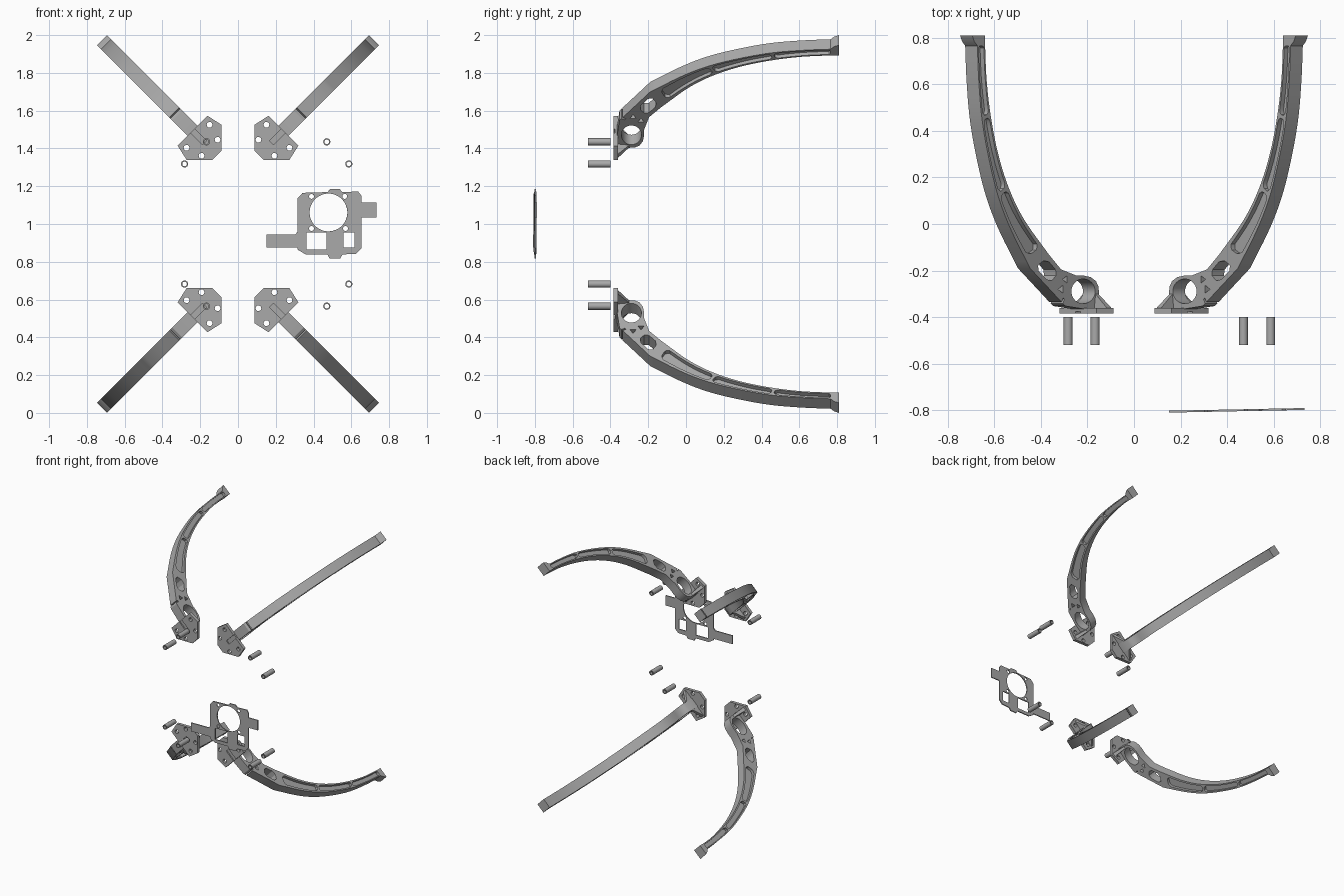
import bpy, bmesh, math
from mathutils import Vector, Matrix

if "Cube" in bpy.data.objects:
    bpy.data.objects.remove(bpy.data.objects["Cube"])

grey = bpy.data.materials.new("machined_grey")
grey.diffuse_color = (0.4, 0.4, 0.4, 1)
grey.use_nodes = True
grey.node_tree.nodes["Principled BSDF"].inputs["Base Color"].default_value = grey.diffuse_color


def prism(bm, pts, a, b, front=False):
    """Extrude a 2D outline. Side outlines are (x, y), front outlines are (x, z)."""
    def at(p, h):
        return (p[0], h, p[1]) if front else (p[0], p[1], h)
    lo = [bm.verts.new(at(p, a)) for p in pts]
    hi = [bm.verts.new(at(p, b)) for p in pts]
    n = len(pts)
    faces = [bm.faces.new(lo), bm.faces.new(hi)]
    faces += [bm.faces.new((lo[i], lo[(i + 1) % n], hi[(i + 1) % n], hi[i])) for i in range(n)]
    bmesh.ops.recalc_face_normals(bm, faces=faces)


def oval(cx, cy, rx, ry=None, n=24):
    ry = ry or rx
    return [(cx + rx * math.cos(2 * math.pi * i / n), cy + ry * math.sin(2 * math.pi * i / n)) for i in range(n)]


def rect(x0, y0, x1, y1):
    return [(x0, y0), (x1, y0), (x1, y1), (x0, y1)]


def make(name, bm):
    me = bpy.data.meshes.new(name)
    bm.to_mesh(me)
    bm.free()
    me.materials.append(grey)
    ob = bpy.data.objects.new(name, me)
    bpy.context.collection.objects.link(ob)
    return ob


def smooth(ob):
    bpy.ops.object.select_all(action='DESELECT')
    ob.select_set(True)
    bpy.context.view_layer.objects.active = ob
    bpy.ops.object.shade_smooth_by_angle(angle=math.radians(30))


def cut(ob, cutter):
    mod = ob.modifiers.new("cut", 'BOOLEAN')
    mod.operation, mod.solver, mod.object = 'DIFFERENCE', 'EXACT', cutter
    dg = bpy.context.evaluated_depsgraph_get()
    me = bpy.data.meshes.new_from_object(ob.evaluated_get(dg))
    ob.modifiers.clear()
    ob.data = me
    bpy.data.objects.remove(cutter)


# Leg profile stations, tip to root: outer (u, depth), inner (u, depth)
STATIONS = [(.988, .765, .941, .765), (.980, .62, .932, .62), (.960, .45, .908, .47),
            (.918, .28, .865, .31), (.862, .12, .80, .16), (.787, -.02, .705, .02),
            (.668, -.19, .555, -.13), (.565, -.268, .48, -.195), (.455, -.352, .385, -.222)]
STATIONS = [Vector(s) for s in STATIONS]


def station(t):
    i = min(int(t), len(STATIONS) - 2)
    f = t - i
    p1, p2 = STATIONS[i], STATIONS[i + 1]
    if i >= 6:
        return p1.lerp(p2, f)
    p0 = STATIONS[max(i - 1, 0)]
    p3 = STATIONS[i + 2] if i < 5 else p2 * 2 - p1
    return 0.5 * (2 * p1 + (p2 - p0) * f + (2 * p0 - 5 * p1 + 4 * p2 - p3) * f * f
                  + (3 * p1 - p0 - 3 * p2 + p3) * f ** 3)


def across(t, k):
    s = station(t)
    return (s[0] + (s[2] - s[0]) * k, s[1] + (s[3] - s[1]) * k)


def pocket(t0, t1, m, n=12, end=.1):
    """Rounded outline following the leg between two stations."""
    ts = [t0, t0 + end * .3, t0 + end] + [t0 + end + (t1 - t0 - 2 * end) * i / n for i in range(1, n)]
    ts += [t1 - end, t1 - end * .3, t1]
    ms = [.36, m + .1] + [m] * (n + 1) + [m + .1, .36]
    return [across(t, k) for t, k in zip(ts, ms)] + [across(t, 1 - k) for t, k in reversed(list(zip(ts, ms)))]


W = .037  # half width of a leg
ts = [i / 6 for i in range(37)] + [7, 8]

# Curved leg with flared tip and ring-shaped root
bm = bmesh.new()
outline = [(1.019, .81), (1.008, .785)] + [across(t, 0) for t in ts] + [(.34, -.365), (.245, -.365), (.252, -.27),
           (.268, -.245), (.30, -.228), (.34, -.222)] + [across(t, 1) for t in reversed(ts)] + [(.941, .81)]
prism(bm, outline, -W, W)
arm = make("leg_upper_right", bm)

bm = bmesh.new()
for t0, t1 in ((.0, 1.95), (2.05, 3.95), (4.05, 5.75)):
    for side in (-1, 1):
        prism(bm, pocket(t0, t1, .17), side * .014, side * .06)
prism(bm, pocket(6.1, 7.0, .2, 4, .2), -.06, .06)                # open window
prism(bm, oval(.345, -.289, .072, .053, 32), -.06, .06)          # root ring opening
prism(bm, oval(.452, -.238, .019, n=3), -.06, .06)
prism(bm, oval(.478, -.280, .02, n=3), -.06, .06)
prism(bm, [(.474, -.35), (.482, -.345), (.467, -.318), (.459, -.323)], -.06, .06)  # joint slit
cut(arm, make("leg_cutter", bm))

# Mounting plate with bolt holes and a centre groove
half = [(.157, .034), (.254, .131), (.34, .112), (.34, .045)]
bm = bmesh.new()
prism(bm, half + [(u, -v) for u, v in reversed(half)], -.385, -.36, front=True)
plate = make("mounting_plate_upper_right", bm)
bm = bmesh.new()
for s in (-1, 1):
    prism(bm, oval(.299, s * .086, .015), -.41, -.33, front=True)
    prism(bm, oval(.213, s * .060, .015), -.41, -.33, front=True)
prism(bm, rect(.25, -.015, .36, .015), -.40, -.376, front=True)
cut(plate, make("plate_cutter", bm))

# Sloped gusset between plate and leg root
bm = bmesh.new()
lower = [bm.verts.new((u, -.362, v)) for u, v in ((.25, -.115), (.278, -.115), (.278, .115), (.25, .115))]
upper = [bm.verts.new((u, -.30, v)) for u, v in ((.252, -.036), (.270, -.036), (.270, .036), (.252, .036))]
bm.faces.new(lower)
bm.faces.new(upper)
for i in range(4):
    j = (i + 1) % 4
    bm.faces.new((lower[i], lower[j], upper[j], upper[i]))
bmesh.ops.recalc_face_normals(bm, faces=bm.faces)
gusset = make("gusset_upper_right", bm)

# Turn the leg onto its diagonal and mirror it to all four corners
turn = Matrix.Translation((0, 0, .253)) @ Matrix.Rotation(-math.pi / 4, 4, 'Y')
for ob in (arm, plate, gusset):
    ob.data.transform(turn)
    for sx, sz, place in ((-1, 1, "upper_left"), (1, -1, "lower_right"), (-1, -1, "lower_left"), (1, 1, "")):
        if place:
            leg = ob.copy()
            leg.data = ob.data.copy()
            leg.name = ob.name.replace("upper_right", place)
            bpy.context.collection.objects.link(leg)
        else:
            leg = ob
        leg.data.transform(Matrix.Translation((0, 0, 1)) @ Matrix.Diagonal((sx, 1, sz, 1)))
        if sx * sz < 0:
            leg.data.flip_normals()
        smooth(leg)

# Hollow standoffs
for x, h in ((-.283, .318), (-.167, .435), (.47, .435), (.587, .318)):
    for s in (-1, 1):
        bm = bmesh.new()
        rings = [[bm.verts.new((px, y, pz)) for px, pz in oval(x, 1 + s * h, r)]
                 for r, y in ((.019, -.52), (.019, -.40), (.012, -.40), (.012, -.52))]
        for k in range(4):
            a, b = rings[k], rings[(k + 1) % 4]
            for i in range(24):
                j = (i + 1) % 24
                bm.faces.new((a[i], a[j], b[j], b[i]))
        bmesh.ops.recalc_face_normals(bm, faces=bm.faces)
        smooth(make("standoff", bm))

# Thin bracket plate with round and square openings
edge = [(.15, .944), (.302, .944), (.315, .958), (.315, 1.135), (.342, 1.165), (.475, 1.169), (.488, 1.186),
        (.537, 1.186), (.553, 1.169), (.636, 1.172), (.653, 1.15), (.653, 1.114), (.733, 1.114), (.733, 1.034),
        (.653, 1.034), (.653, .872), (.624, .842), (.553, .839), (.542, .818), (.484, .818), (.474, .839),
        (.358, .839), (.315, .865), (.315, .876), (.15, .876)]
bm = bmesh.new()
prism(bm, edge, -.004, .004, front=True)
bracket = make("bracket_plate", bm)
bm = bmesh.new()
prism(bm, oval(.479, 1.061, .1, n=48), -.05, .05, front=True)
prism(bm, rect(.362, .865, .468, .955), -.05, .05, front=True)
prism(bm, rect(.558, .875, .617, .955), -.05, .05, front=True)
for x, z in ((.389, 1.146), (.565, 1.146), (.389, .976), (.569, .976)):
    prism(bm, oval(x, z, .013, n=16), -.05, .05, front=True)
cut(bracket, make("bracket_cutter", bm))
bracket.data.transform(Matrix.Translation((.44, -.80, 0)) @ Matrix.Rotation(.02, 4, 'Z')
                       @ Matrix.Translation((-.44, 0, 0)))
smooth(bracket)
